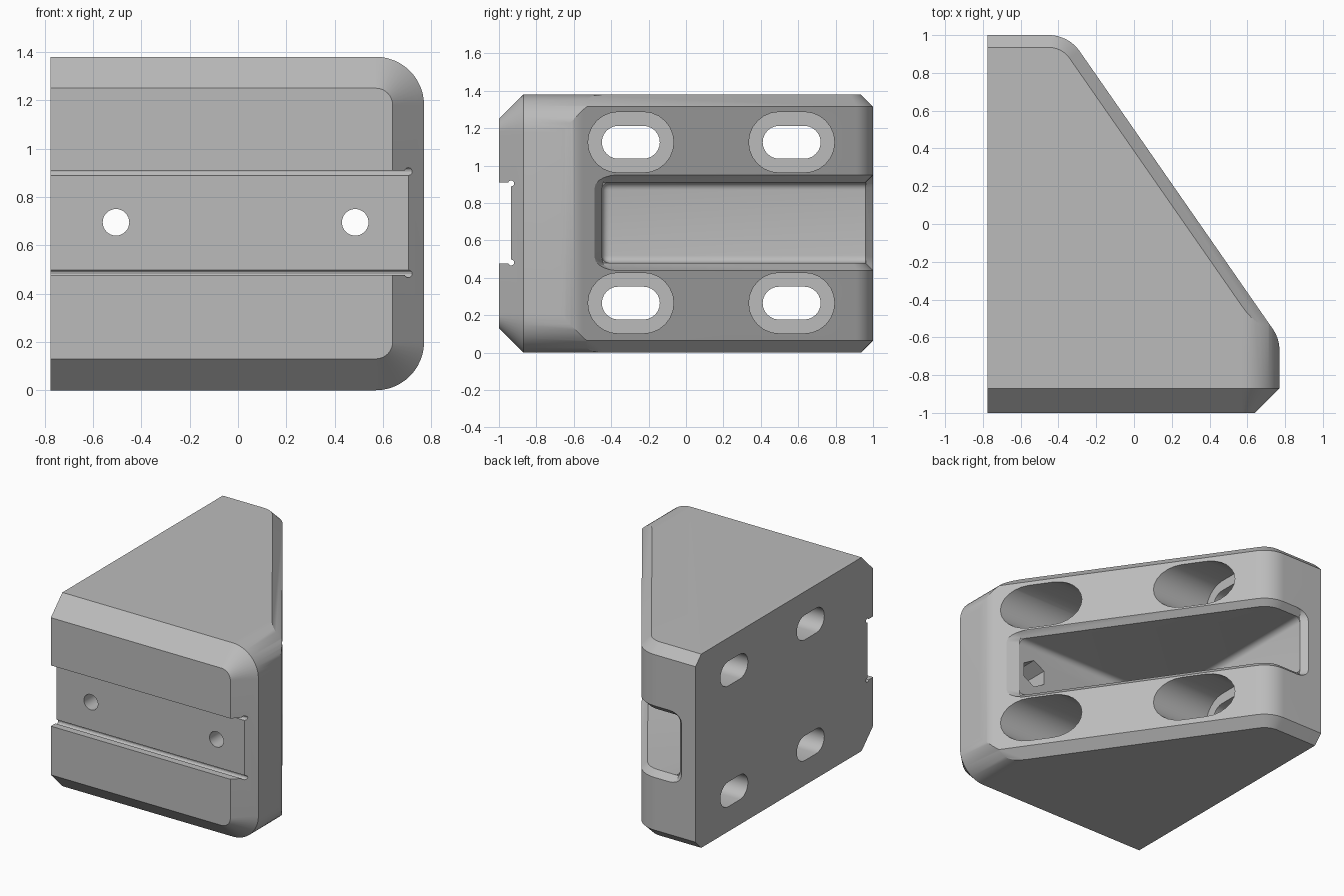
import bpy, bmesh, math
from mathutils import Vector

cube = bpy.data.objects.get("Cube")
if cube:
    bpy.data.objects.remove(cube, do_unlink=True)

grey = bpy.data.materials.new("plain grey")
grey.use_nodes = True
colour = (0.5, 0.5, 0.5, 1)
grey.diffuse_color = colour
grey.node_tree.nodes["Principled BSDF"].inputs["Base Color"].default_value = colour

LEFT, RIGHT, HEIGHT, MID = -0.775, 0.77, 1.38, 0.695
R = 0.2                                    # corner radius
SLOPE = Vector((0.821, 0.571))             # sloped side normal
REACH = 0.286                              # sloped side distance
helpers = []


def loft(name, loops):
    """Closed solid through matching loops of points."""
    bm = bmesh.new()
    rings = [[bm.verts.new(p) for p in loop] for loop in loops]
    n = len(rings[0])
    for a, b in zip(rings, rings[1:]):
        for i in range(n):
            j = (i + 1) % n
            bm.faces.new((a[i], a[j], b[j], b[i]))
    bm.faces.new(rings[0][::-1])
    bm.faces.new(rings[-1])
    bmesh.ops.recalc_face_normals(bm, faces=bm.faces)
    mesh = bpy.data.meshes.new(name)
    bm.to_mesh(mesh)
    bm.free()
    obj = bpy.data.objects.new(name, mesh)
    bpy.context.collection.objects.link(obj)
    return obj


def helper(name, loops):
    obj = loft(name, loops)
    obj.hide_render = True
    helpers.append(obj)
    return obj


def arc(cx, cy, r, start, end, n=12):
    return [(cx + r * math.cos(start + (end - start) * i / n),
             cy + r * math.sin(start + (end - start) * i / n)) for i in range(n + 1)]


def boolean(obj, other, operation="DIFFERENCE"):
    mod = obj.modifiers.new(other.name, "BOOLEAN")
    mod.operation = operation
    mod.solver = "EXACT"
    mod.object = other


def bevel(obj, width, angle):
    mod = obj.modifiers.new("rounding", "BEVEL")
    mod.width = width
    mod.segments = 5
    mod.limit_method = "ANGLE"
    mod.angle_limit = math.radians(angle)


def plan(inset, z):
    """Wedge outline seen from above, inset along its outer sides."""
    tilt = math.atan2(SLOPE.y, SLOPE.x)
    low_x, high_y = RIGHT - R, 1 - R
    low_y = (REACH - R - SLOPE.x * low_x) / SLOPE.y
    high_x = (REACH - R - SLOPE.y * high_y) / SLOPE.x
    pts = [(LEFT, -1.1), (RIGHT - inset, -1.1)]
    pts += arc(low_x, low_y, R - inset, 0, tilt)
    pts += arc(high_x, high_y, R - inset, tilt, math.pi / 2)
    pts.append((LEFT, 1 - inset))
    return [(x, y, z) for x, y in pts]


def face_outline(inset, y):
    """Front outline with two rounded corners, inset on three sides."""
    r = R - inset
    pts = [(LEFT - 0.1, inset)]
    pts += arc(RIGHT - R, R, r, -math.pi / 2, 0)
    pts += arc(RIGHT - R, HEIGHT - R, r, 0, math.pi / 2)
    pts.append((LEFT - 0.1, HEIGHT - inset))
    return [(x, y, z) for x, z in pts]


def box(name, x0, x1, y0, y1, z0, z1):
    return helper(name, [[(x0, y0, z), (x1, y0, z), (x1, y1, z), (x0, y1, z)]
                         for z in (z0, z1)])


def rod(name, x, z, r, y0, y1, sides, turn=0):
    pts = arc(x, z, r, turn, turn + math.tau, sides)[:-1]
    return helper(name, [[(px, y, pz) for px, pz in pts] for y in (y0, y1)])


def slot(name, y, z, half, r, x0, x1):
    pts = arc(y + half, z, r, -math.pi / 2, math.pi / 2)
    pts += arc(y - half, z, r, math.pi / 2, math.pi * 1.5)
    return helper(name, [[(x, py, pz) for py, pz in pts] for x in (x0, x1)])


# Wedge body with chamfered ends, trimmed by the rounded front block
edge = 0.065
body = loft("corner_bracket", [plan(edge, 0), plan(0, edge),
                               plan(0, HEIGHT - edge), plan(edge, HEIGHT)])
block = helper("front_block", [face_outline(0.13, -1), face_outline(0, -0.87),
                               face_outline(0, 1.2)])
boolean(body, block, "INTERSECT")

# Central pocket, open on the slope and the back
low, high, wall, floor = 0.48, 0.91, -0.45, -0.625
pocket = box("pocket", floor, 1.4, wall, 1.4, low, high)
bevel(pocket, 0.04, 40)
boolean(body, pocket)

# Bevelled mouth of the pocket
lip = 0.04
mouth_plan = [(floor - 0.2, 1.16), (floor, 1 - lip), (floor, wall),
              (0.613, wall), (0.963, wall - 0.18), (1.4, wall - 0.18), (1.4, 1.16)]
mouth = helper("pocket_mouth", [[(x, y, z) for x, y in mouth_plan]
                                for z in (low - lip, high + lip)])
bevel(mouth, 0.07, 60)
core = helper("pocket_core", [plan(-0.02, low - 0.06), plan(lip, low),
                              plan(lip, high), plan(-0.02, high + 0.06)])
boolean(mouth, core)
boolean(body, mouth)

# Rail groove across the front with relieved corners
groove = box("rail_groove", -1, 1, -1.2, -0.935, 0.477, 0.91)
boolean(body, groove)
for z in (0.482, 0.905):
    pts = arc(-0.935, z, 0.016, 0, math.tau, 12)[:-1]
    boolean(body, helper("groove_relief", [[(x, y, pz) for y, pz in pts] for x in (-1, 1)]))

# Bolt holes with hexagonal nut recesses behind
for x in (-0.505, 0.485):
    boolean(body, rod("bolt_hole", x, MID, 0.055, -1.2, -0.4, 32))
    boolean(body, rod("nut_recess", x, MID, 0.1, -0.65, -0.4, 6, math.pi / 6))

# Four slotted holes with deep counterbores
for y in (-0.295, 0.565):
    for z in (MID - 0.43, MID + 0.43):
        boolean(body, slot("slot_hole", y, z, 0.067, 0.088, -1, 0.5))
        boolean(body, slot("counterbore", y, z, 0.067, 0.162, -0.34, 1.2))

# Keep the finished mesh and drop the helpers
bpy.context.view_layer.update()
graph = bpy.context.evaluated_depsgraph_get()
final = bpy.data.meshes.new_from_object(body.evaluated_get(graph))
body.modifiers.clear()
body.data = final
for obj in helpers:
    bpy.data.objects.remove(obj, do_unlink=True)
final.materials.clear()
final.materials.append(grey)

bpy.ops.object.select_all(action="DESELECT")
body.select_set(True)
bpy.context.view_layer.objects.active = body
bpy.ops.object.shade_smooth_by_angle(angle=math.radians(25))
